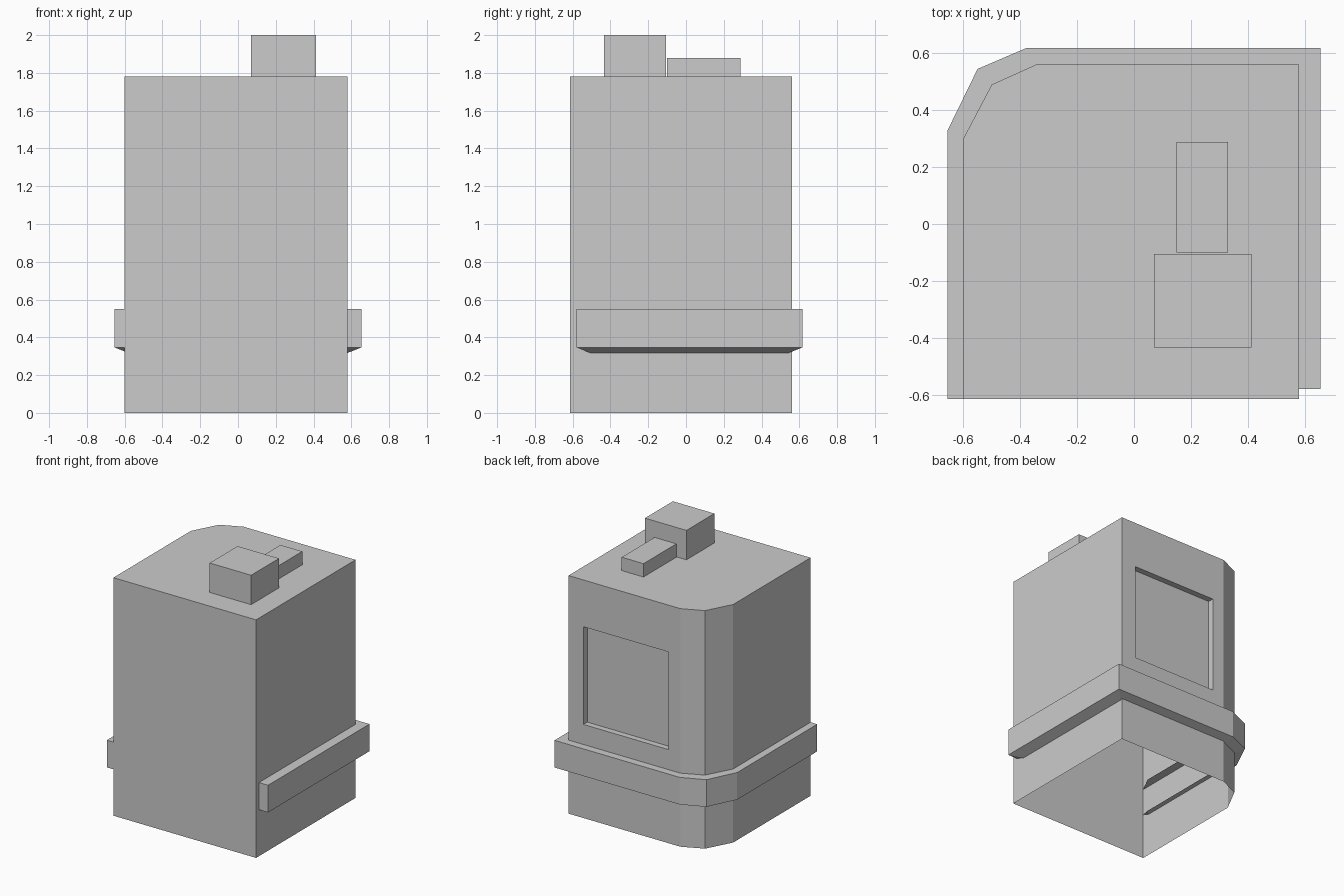
import bpy, bmesh
from mathutils import Vector

if "Cube" in bpy.data.objects:
    bpy.data.objects.remove(bpy.data.objects["Cube"])


def make_object(name, faces):
    """Build one flat-shaded object from a list of faces given as points."""
    bm = bmesh.new()
    for pts in faces:
        bm.faces.new([bm.verts.new(p) for p in pts])
    bmesh.ops.remove_doubles(bm, verts=bm.verts, dist=0.0005)
    bmesh.ops.recalc_face_normals(bm, faces=bm.faces)
    mesh = bpy.data.meshes.new(name)
    bm.to_mesh(mesh)
    bm.free()
    obj = bpy.data.objects.new(name, mesh)
    bpy.context.collection.objects.link(obj)
    return obj


def at(p, z):
    return (p[0], p[1], z)


def strip(a, b, closed=True):
    """Quads joining two matching point loops."""
    n = len(a)
    return [[a[i], a[(i + 1) % n], b[(i + 1) % n], b[i]]
            for i in range(n if closed else n - 1)]


def inset(poly, d):
    """Mitred inward offset of a clockwise polygon."""
    out = []
    for i, p in enumerate(poly):
        p = Vector(p)
        e1 = (p - Vector(poly[i - 1])).normalized()
        e2 = (Vector(poly[(i + 1) % len(poly)]) - p).normalized()
        n1, n2 = Vector((e1.y, -e1.x)), Vector((e2.y, -e2.x))
        out.append(p + (n1 + n2) * d / (1 + n1.dot(n2)))
    return out


def box(name, x0, x1, y0, y1, z0, z1):
    lo = [(x0, y0, z0), (x1, y0, z0), (x1, y1, z0), (x0, y1, z0)]
    hi = [at(p, z1) for p in lo]
    return make_object(name, strip(lo, hi) + [lo, hi])


# Body shell: chamfered footprint, open underneath, recessed panel in the back
H = 1.78
foot = [(-0.6, -0.615), (-0.6, 0.30), (-0.5, 0.49), (-0.345, 0.56),
        (0.58, 0.56), (0.58, -0.615)]
low = [at(p, 0) for p in foot]
top = [at(p, H) for p in foot]
faces = strip(low, top) + [top]
back = faces.pop(3)


def panel(y):
    return [(-0.246, y, 0.70), (0.456, y, 0.70), (0.456, y, 1.43), (-0.246, y, 1.43)]


rim, floor = panel(0.56), panel(0.515)
faces += strip(back, rim) + strip(rim, floor) + [floor]
make_object("body_shell", faces)

# Band around left, back and right: outer wall with flanges running into the body
ring = [(-0.655, -0.615), (-0.655, 0.33), (-0.55, 0.545), (-0.38, 0.618),
        (0.655, 0.618), (0.655, -0.58)]
inner = inset(ring, 0.12)
lo, hi = [at(p, 0.347) for p in ring], [at(p, 0.55) for p in ring]
lo_in, hi_in = [at(p, 0.30) for p in inner], [at(p, 0.55) for p in inner]
faces = strip(lo, hi, False) + strip(lo, lo_in, False) + strip(hi, hi_in, False)
for i, x in ((0, -0.6), (-1, 0.58)):  # closed ends at the front
    a, b = (x, ring[i][1], 0.347), (x, ring[i][1], 0.55)
    faces += [[lo[i], a, b, hi[i]], [lo[i], a, lo_in[i]], [hi[i], b, hi_in[i]]]
make_object("side_band", faces)

# Blocks on the roof
box("tall_roof_block", 0.07, 0.413, -0.435, -0.105, H, 2.0)
box("low_roof_block", 0.15, 0.33, -0.10, 0.288, H, 1.88)
